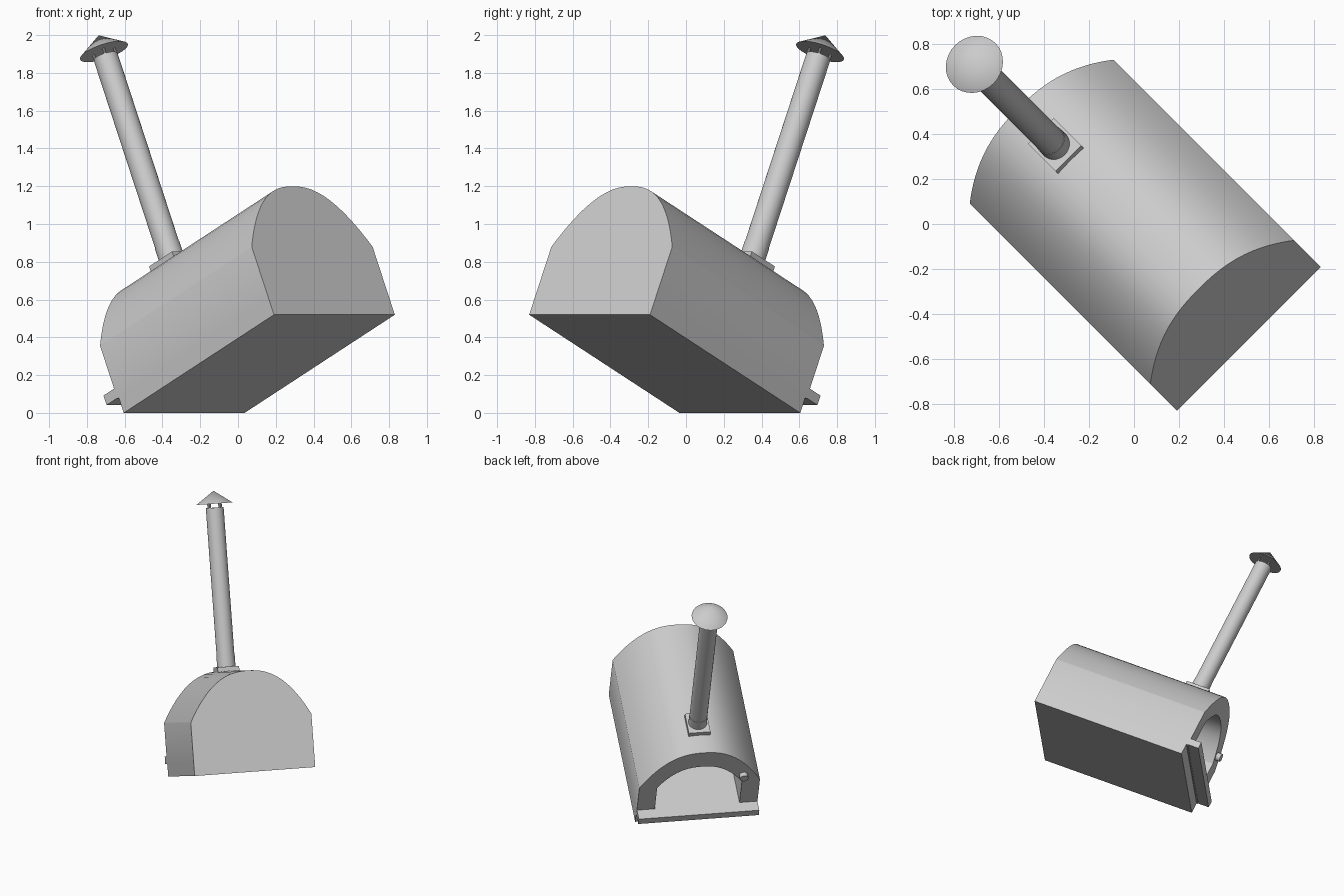
import bpy, bmesh, math
from mathutils import Matrix, Vector

if "Cube" in bpy.data.objects:
    bpy.data.objects.remove(bpy.data.objects["Cube"])

# Tilted frame of the oven: X across, Y from mouth to back, Z up through the flue
A = math.radians(24.8)
H = Vector((1, -1, 0)).normalized()
Z = Vector((0, 0, 1))
Y_AX = H * math.cos(A) + Z * math.sin(A)
Z_AX = Z * math.cos(A) - H * math.sin(A)
X_AX = Y_AX.cross(Z_AX)
FRAME = Matrix((X_AX, Y_AX, Z_AX)).transposed().to_4x4()
FRAME.translation = (-0.285, 0.285, 0)
FLUE_Y = 0.257


def finish(name, bm):
    bmesh.ops.recalc_face_normals(bm, faces=bm.faces)
    bm.transform(FRAME)
    me = bpy.data.meshes.new(name)
    bm.to_mesh(me)
    bm.free()
    ob = bpy.data.objects.new(name, me)
    bpy.context.collection.objects.link(ob)
    bpy.ops.object.select_all(action='DESELECT')
    ob.select_set(True)
    bpy.context.view_layer.objects.active = ob
    bpy.ops.object.shade_smooth_by_angle(angle=math.radians(30))
    return ob


def prism(name, pts, y0, y1):
    """Extrude an x/z outline along y."""
    bm = bmesh.new()
    a = [bm.verts.new((x, y0, z)) for x, z in pts]
    b = [bm.verts.new((x, y1, z)) for x, z in pts]
    n = len(pts)
    bm.faces.new(a)
    bm.faces.new(b)
    for i in range(n):
        j = (i + 1) % n
        bm.faces.new((a[i], a[j], b[j], b[i]))
    return finish(name, bm)


def box(name, x0, x1, y0, y1, z0, z1):
    return prism(name, [(x0, z0), (x1, z0), (x1, z1), (x0, z1)], y0, y1)


def lathe(name, profile, matrix, n=32, closed=True):
    """Spin an r/z profile around local z, then place it with a matrix."""
    bm = bmesh.new()
    rings = [[bm.verts.new((r * math.cos(2 * math.pi * k / n),
                            r * math.sin(2 * math.pi * k / n), z)) for k in range(n)]
             for r, z in profile]
    pairs = list(zip(rings, rings[1:]))
    if closed:
        pairs.append((rings[-1], rings[0]))
    for a, b in pairs:
        for k in range(n):
            j = (k + 1) % n
            bm.faces.new((a[k], a[j], b[j], b[k]))
    bmesh.ops.remove_doubles(bm, verts=bm.verts, dist=1e-5)
    bmesh.ops.transform(bm, matrix=matrix, verts=bm.verts)
    return finish(name, bm)


def arch(half, base, spring, top, n=32, power=2.4):
    """Straight walls with a curved roof, left foot to right foot."""
    pts = [(-half, base)]
    for i in range(n + 1):
        t = -math.cos(math.pi * i / n)
        pts.append((half * t, spring + (top - spring) * (1 - abs(t) ** power)))
    return pts + [(half, base)]


# Base, vaulted shell, back and hearth
box("base_slab", -0.4525, 0.4525, 0, 1.239, 0, 0.088)
outer = arch(0.4525, 0.088, 0.396, 0.749)
inner = arch(0.318, 0.088, 0.385, 0.592)
prism("oven_shell", outer + inner[::-1], -0.012, 1.219)
prism("back_panel", outer, 1.219, 1.239)
box("hearth_floor", -0.318, 0.318, -0.01, 1.219, 0.088, 0.144)
box("front_shelf", -0.452, 0.452, -0.10, -0.01, 0.092, 0.147)

# Temperature dial beside the mouth
dial = Matrix.Translation((0.325, -0.012, 0.46)) @ Matrix.Rotation(math.pi / 2, 4, 'X')
lathe("dial", [(0, -0.01), (0.032, -0.01), (0.032, 0.035), (0, 0.035)], dial, 24, False)

# Flue with mounting plate, collar and rain cap
flue = Matrix.Translation((0, FLUE_Y, 0))
box("flue_plate", -0.081, 0.081, FLUE_Y - 0.097, FLUE_Y + 0.093, 0.728, 0.78)
lathe("flue_collar", [(0.055, 0.75), (0.068, 0.75), (0.068, 0.86), (0.055, 0.86)], flue)
lathe("flue_pipe", [(0.055, 0.75), (0.066, 0.75), (0.066, 1.958), (0.055, 1.958)], flue)
lathe("rain_cap", [(0, 1.988), (0.133, 1.988), (0, 2.083)], flue, 32, False)
for i in range(4):
    ang = math.pi / 4 + i * math.pi / 2
    post = Matrix.Translation((0.058 * math.cos(ang), FLUE_Y + 0.058 * math.sin(ang), 0))
    lathe(f"cap_post_{i + 1}", [(0, 1.92), (0.007, 1.92), (0.007, 1.995), (0, 1.995)],
          post, 8, False)
